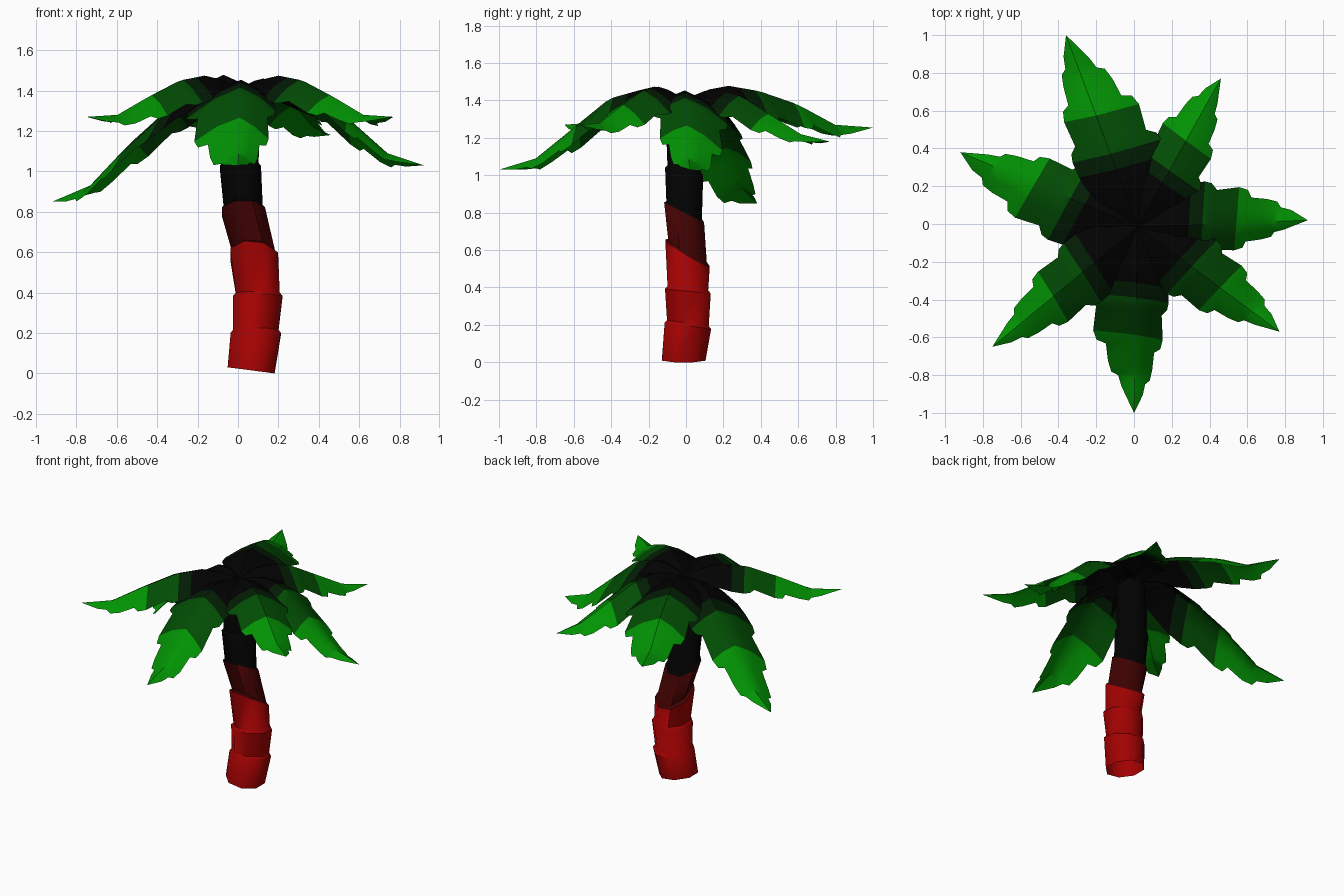
import bpy, bmesh, math
from mathutils import Vector

cube = bpy.data.objects.get("Cube")
if cube:
    bpy.data.objects.remove(cube, do_unlink=True)


def material(name, r, g, b):
    m = bpy.data.materials.new(name)
    m.use_nodes = True
    m.diffuse_color = (r, g, b, 1)
    bsdf = m.node_tree.nodes["Principled BSDF"]
    bsdf.inputs["Base Color"].default_value = (r, g, b, 1)
    bsdf.inputs["Roughness"].default_value = 0.9
    return m


RED = material("trunk red", 0.37, 0.0005, 0.0005)
MAROON = material("trunk maroon", 0.055, 0.0005, 0.0005)
BLACK = material("crown black", 0.0005, 0.0005, 0.0005)
DEEP = material("deep green", 0.0005, 0.012, 0.001)
MID = material("mid green", 0.0005, 0.073, 0.001)
BRIGHT = material("bright green", 0.0005, 0.29, 0.001)


def finish(name, bm, mats, angle):
    mesh = bpy.data.meshes.new(name)
    bm.to_mesh(mesh)
    bm.free()
    for m in mats:
        mesh.materials.append(m)
    ob = bpy.data.objects.new(name, mesh)
    bpy.context.collection.objects.link(ob)
    bpy.ops.object.select_all(action='DESELECT')
    ob.select_set(True)
    bpy.context.view_layer.objects.active = ob
    bpy.ops.object.shade_smooth_by_angle(angle=math.radians(angle))


# Trunk: open stacked tubes, each ending in a small ledge
SIDES = 8
# joint: centre x, y, z, radius below, radius above, slope in x, slope in y
JOINTS = [
    (0.065, -0.012, 0.015, 0.12, 0.12, -0.13, 0.0),
    (0.088, 0.01, 0.195, 0.128, 0.115, 0.0, -0.14),
    (0.098, 0.01, 0.38, 0.126, 0.112, 0.0, -0.1),
    (0.08, 0.008, 0.58, 0.122, 0.106, -0.1, -0.6),
    (0.027, -0.01, 0.80, 0.11, 0.098, 0.0, -0.5),
    (0.012, -0.01, 1.02, 0.105, 0.092, 0.0, -0.2),
    (0.012, -0.01, 1.2, 0.098, 0.09, 0.0, -0.1),
    (0.015, -0.015, 1.38, 0.09, 0.09, 0.0, 0.0),
]


def ring(bm, x, y, z, radius, sx, sy):
    verts = []
    for i in range(SIDES):
        a = math.tau * (i + 0.5) / SIDES
        dx, dy = 1.05 * radius * math.cos(a), 1.05 * radius * math.sin(a)
        verts.append(bm.verts.new((x + dx, y + dy, z + sx * dx + sy * dy)))
    return verts


def bridge(bm, a, b, index):
    for i in range(SIDES):
        j = (i + 1) % SIDES
        bm.faces.new((a[i], a[j], b[j], b[i])).material_index = index


bm = bmesh.new()
last = ring(bm, *JOINTS[0][:4], *JOINTS[0][5:])
for k, (x, y, z, below, above, sx, sy) in enumerate(JOINTS[1:], 1):
    top = ring(bm, x, y, z, below, sx, sy)
    bridge(bm, last, top, 0 if k < 4 else 1 if k == 4 else 2)
    if k < len(JOINTS) - 1:
        last = ring(bm, x, y, z + 0.015, above, sx, sy)
        bridge(bm, top, last, 0 if k < 3 else 1 if k == 3 else 2)
finish("trunk", bm, [RED, MAROON, BLACK], 46)

# Leaves: arched sheets with a drooping spine and notched edges
CROWN = Vector((0.02, -0.015, 0))
ROWS = [(-0.01, 0.07), (0.14, 0.15), (0.24, 0.195), (0.30, 0.21), (0.38, 0.215),
        (0.42, 0.205), (0.45, 0.17), (0.58, 0.18), (0.63, 0.165), (0.65, 0.125),
        (0.74, 0.115), (0.80, 0.10), (0.82, 0.07), (0.88, 0.055)]
# position across the half width, share of the droop
ACROSS = [(1, 1), (0.5, 0.38), (0, 0), (-0.5, 0.38), (-1, 1)]


def spine_height(heights, s):
    f = min(max(s, 0), 0.9999) * (len(heights) - 1)
    i = int(f)
    return heights[i] + (heights[i + 1] - heights[i]) * (f - i)


def leaf(name, tip_x, tip_y, heights, left=1.0, right=1.0):
    out = Vector((tip_x, tip_y, 0)) - CROWN
    side = Vector((-out.y, out.x, 0)).normalized()
    bm = bmesh.new()
    rows = []
    for s, w in ROWS:
        row = []
        for t, droop in ACROSS:
            half = w * (left if t > 0 else right)
            # the two edges are staggered so their notches alternate
            u = s + (0.025 if t > 0 else 0.02) * t
            p = CROWN + out * u + side * half * t
            p.z = spine_height(heights, u) - 0.6 * half * droop
            row.append(bm.verts.new(p))
        rows.append(row)
    tip = bm.verts.new((tip_x, tip_y, heights[-1]))
    for i in range(len(rows) - 1):
        a, b = rows[i], rows[i + 1]
        band = sum(ROWS[i][0] >= limit - 0.001 for limit in (0.30, 0.38, 0.58))
        for j in range(4):
            bm.faces.new((a[j], a[j + 1], b[j + 1], b[j])).material_index = band
    for j in range(4):
        bm.faces.new((rows[-1][j], rows[-1][j + 1], tip)).material_index = 3
    finish(name, bm, [BLACK, DEEP, MID, BRIGHT], 40)


DROOP = (1.40, 1.465, 1.41, 1.25, 1.09, 1.03)
LIFTED = (1.40, 1.48, 1.45, 1.37, 1.28, 1.27)
leaf("front_leaf", 0.0, -1.0, DROOP, 0.8, 1.25)
leaf("left_side_leaf", 0.92, 0.02, DROOP, 1.05, 0.8)
leaf("back_leaf", -0.36, 1.0, (1.40, 1.485, 1.45, 1.38, 1.27, 1.255), 0.95, 1.3)
leaf("front_left_leaf", 0.77, -0.57, LIFTED, 0.9, 0.9)
leaf("front_right_leaf", -0.75, -0.65, LIFTED, 0.85, 0.85)
leaf("back_left_leaf", 0.46, 0.77, (1.40, 1.47, 1.42, 1.32, 1.22, 1.18), 0.85, 0.9)
leaf("right_side_leaf", -0.92, 0.38, (1.40, 1.43, 1.30, 1.13, 0.93, 0.85), 1.15, 0.85)
